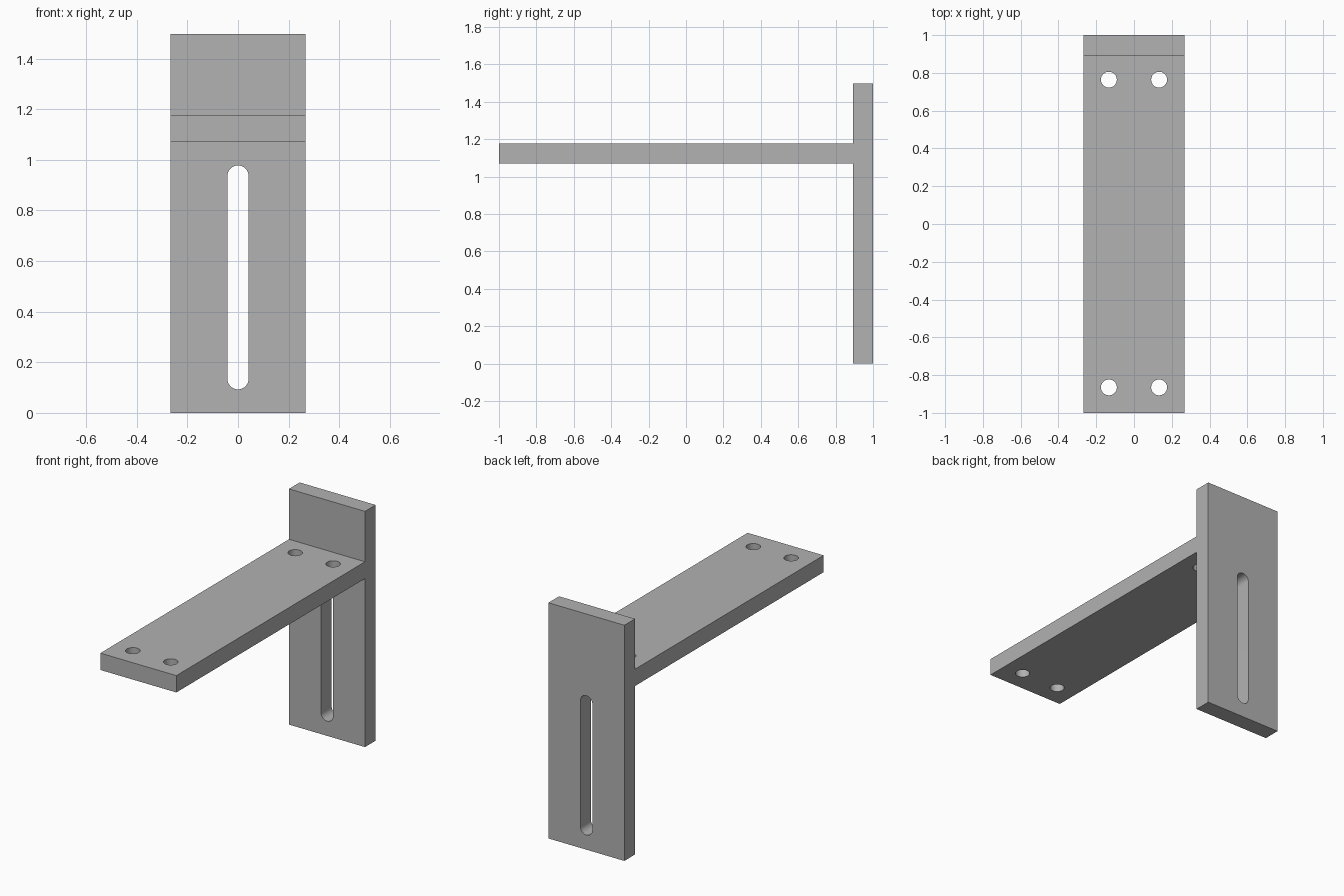
import bpy
import bmesh
from math import cos, sin, pi, radians
from mathutils import Vector

cube = bpy.data.objects.get("Cube")
if cube:
    bpy.data.objects.remove(cube, do_unlink=True)

HALF_WIDTH = 0.267
BACK_FACE, WALL_FACE, FRONT_END = 1.0, 0.893, -1.0
HEIGHT, SHELF_LOW, SHELF_TOP = 1.497, 1.07, 1.177
HOLE_RADIUS = 0.042

# Plain grey metal
grey = bpy.data.materials.new("grey_metal")
grey.use_nodes = True
grey.diffuse_color = (0.445, 0.445, 0.445, 1)
grey.node_tree.nodes["Principled BSDF"].inputs["Base Color"].default_value = grey.diffuse_color


def prism(name, points, sweep):
    """Extrude a closed outline along the sweep vector."""
    bm = bmesh.new()
    base = bm.faces.new([bm.verts.new(p) for p in points])
    result = bmesh.ops.extrude_face_region(bm, geom=[base], use_keep_orig=True)
    moved = [g for g in result["geom"] if isinstance(g, bmesh.types.BMVert)]
    bmesh.ops.translate(bm, verts=moved, vec=Vector(sweep))
    bmesh.ops.recalc_face_normals(bm, faces=bm.faces)
    mesh = bpy.data.meshes.new(name)
    bm.to_mesh(mesh)
    bm.free()
    mesh.materials.append(grey)
    obj = bpy.data.objects.new(name, mesh)
    bpy.context.collection.objects.link(obj)
    return obj


def arc(start, end, steps):
    """Points of a hole-sized arc around the origin."""
    for i in range(steps):
        a = start + (end - start) * i / (steps - 1)
        yield HOLE_RADIUS * cos(a), HOLE_RADIUS * sin(a)


# Bracket body: upright wall plate and shelf in one side profile
side = [(BACK_FACE, 0), (BACK_FACE, HEIGHT), (WALL_FACE, HEIGHT),
        (WALL_FACE, SHELF_TOP), (FRONT_END, SHELF_TOP),
        (FRONT_END, SHELF_LOW), (WALL_FACE, SHELF_LOW), (WALL_FACE, 0)]
bracket = prism("bracket", [(-HALF_WIDTH, y, z) for y, z in side],
                (2 * HALF_WIDTH, 0, 0))

# Rounded adjustment slot through the wall plate
slot_low, slot_high = 0.093 + HOLE_RADIUS, 0.978 - HOLE_RADIUS
slot = [(x, 0.8, slot_high + z) for x, z in arc(0, pi, 25)]
slot += [(x, 0.8, slot_low + z) for x, z in arc(pi, 2 * pi, 25)]
cutters = [prism("slot_cutter", slot, (0, 0.3, 0))]

# Screw holes through the shelf, a pair at each end
for x in (-0.133, 0.133):
    for y in (-0.865, 0.764):
        ring = [(x + u, y + v, SHELF_LOW - 0.1) for u, v in list(arc(0, 2 * pi, 49))[:-1]]
        cutters.append(prism("screw_hole_cutter", ring, (0, 0, 0.3)))

# Cut the openings and remove the cutters
bpy.ops.object.select_all(action='DESELECT')
bpy.context.view_layer.objects.active = bracket
bracket.select_set(True)
for cutter in cutters:
    cut = bracket.modifiers.new("opening", 'BOOLEAN')
    cut.operation = 'DIFFERENCE'
    cut.solver = 'EXACT'
    cut.object = cutter
    bpy.ops.object.modifier_apply(modifier=cut.name)
    bpy.data.objects.remove(cutter, do_unlink=True)

bpy.ops.object.shade_smooth_by_angle(angle=radians(30))
